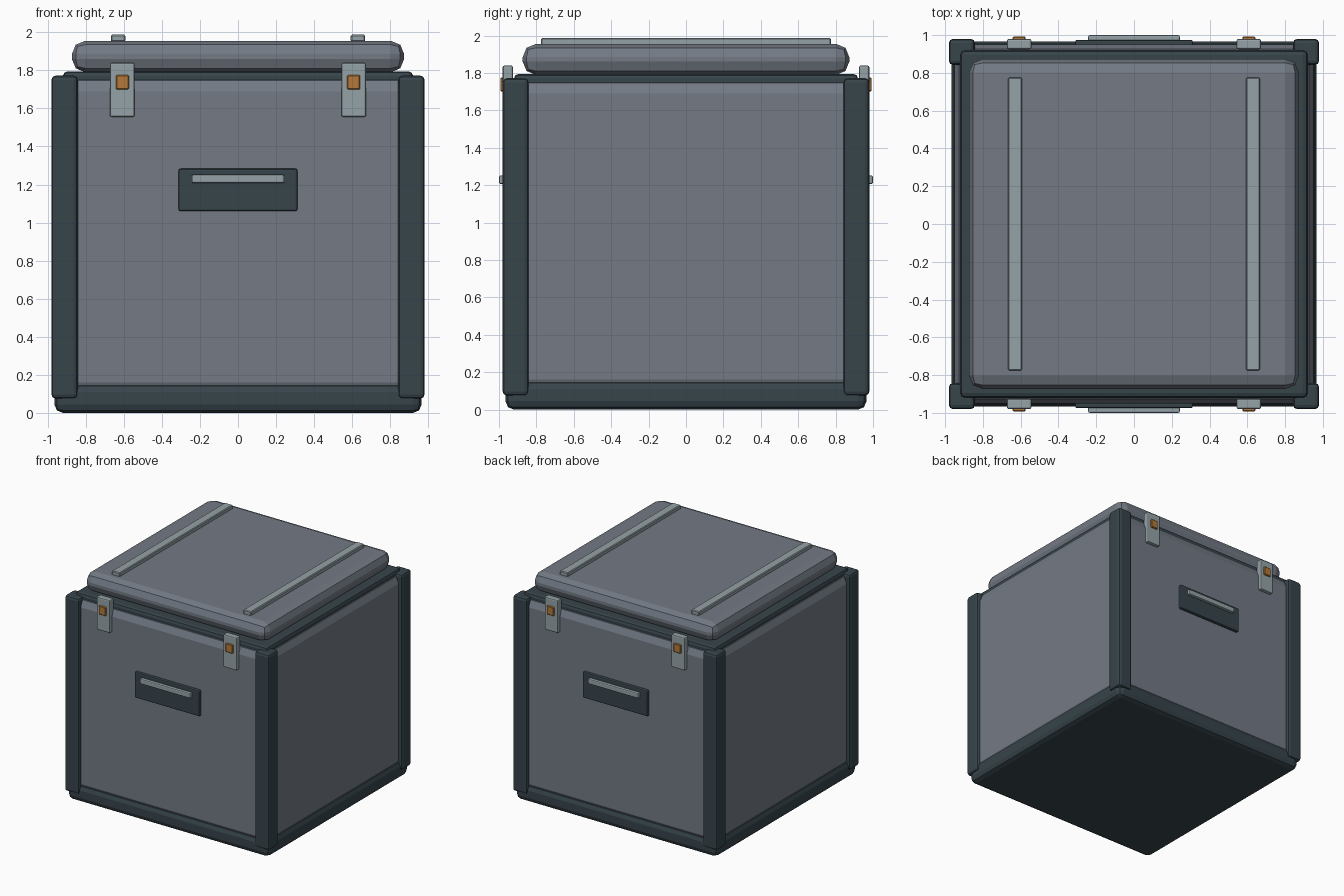
import bpy, bmesh

if "Cube" in bpy.data.objects:
    bpy.data.objects.remove(bpy.data.objects["Cube"])


def material(name, rgb):
    m = bpy.data.materials.new(name)
    m.diffuse_color = (*rgb, 1)
    m.use_nodes = True
    m.node_tree.nodes["Principled BSDF"].inputs["Base Color"].default_value = m.diffuse_color
    return m


SLATE = material("slate grey", (0.172, 0.195, 0.235))
DARK = material("dark blue grey", (0.038, 0.058, 0.070))
METAL = material("pale metal", (0.30, 0.36, 0.385))
ORANGE = material("orange", (0.46, 0.19, 0.04))


def box(name, x, y, z, mat, bevel=0.01, segments=2):
    """Bevelled box from (min, max) ranges on each axis."""
    bm = bmesh.new()
    bmesh.ops.create_cube(bm, size=1)
    for v in bm.verts:
        v.co = [lo + (c + 0.5) * (hi - lo) for c, (lo, hi) in zip(v.co, (x, y, z))]
    bmesh.ops.bevel(bm, geom=bm.edges[:], offset=bevel, segments=segments,
                    profile=0.5, affect='EDGES', clamp_overlap=True)
    me = bpy.data.meshes.new(name)
    bm.to_mesh(me)
    bm.free()
    me.materials.append(mat)
    ob = bpy.data.objects.new(name, me)
    bpy.context.collection.objects.link(ob)
    return ob


def span(s, a, b):
    """Range a..b mirrored to the side given by s."""
    return tuple(sorted((s * a, s * b)))


def around(c, half):
    return (c - half, c + half)


# Main shell, base and rim
box("body", (-0.95, 0.95), (-0.95, 0.95), (0.08, 1.77), SLATE, 0.08, 2)
box("base", (-0.965, 0.965), (-0.965, 0.965), (0, 0.155), DARK, 0.045, 2)
box("rim", (-0.92, 0.92), (-0.92, 0.92), (1.71, 1.795), DARK, 0.025, 2)

# Lid with two rails
box("lid", (-0.873, 0.873), (-0.873, 0.873), (1.79, 1.955), SLATE, 0.07, 2)
for s in (-1, 1):
    box("lid_rail", around(s * 0.63, 0.038), (-0.775, 0.775), (1.95, 1.987), METAL, 0.006, 1)

# Corner posts
for sx in (-1, 1):
    for sy in (-1, 1):
        box("corner_post", span(sx, 0.842, 0.98), span(sy, 0.842, 0.98), (0.075, 1.772), DARK, 0.022, 2)

# Handles and latches on front and back
for sy in (-1, 1):
    box("handle_plate", (-0.312, 0.312), span(sy, 0.93, 0.975), (1.06, 1.283), DARK, 0.01, 2)
    box("handle_bar", (-0.243, 0.243), span(sy, 0.955, 1.0), (1.207, 1.252), METAL, 0.008, 2)
    for sx in (-1, 1):
        box("latch", around(sx * 0.608, 0.065), span(sy, 0.925, 0.98), (1.555, 1.84), METAL, 0.01, 2)
        box("latch_button", around(sx * 0.608, 0.034), span(sy, 0.96, 0.993), (1.70, 1.775), ORANGE, 0.005, 1)
